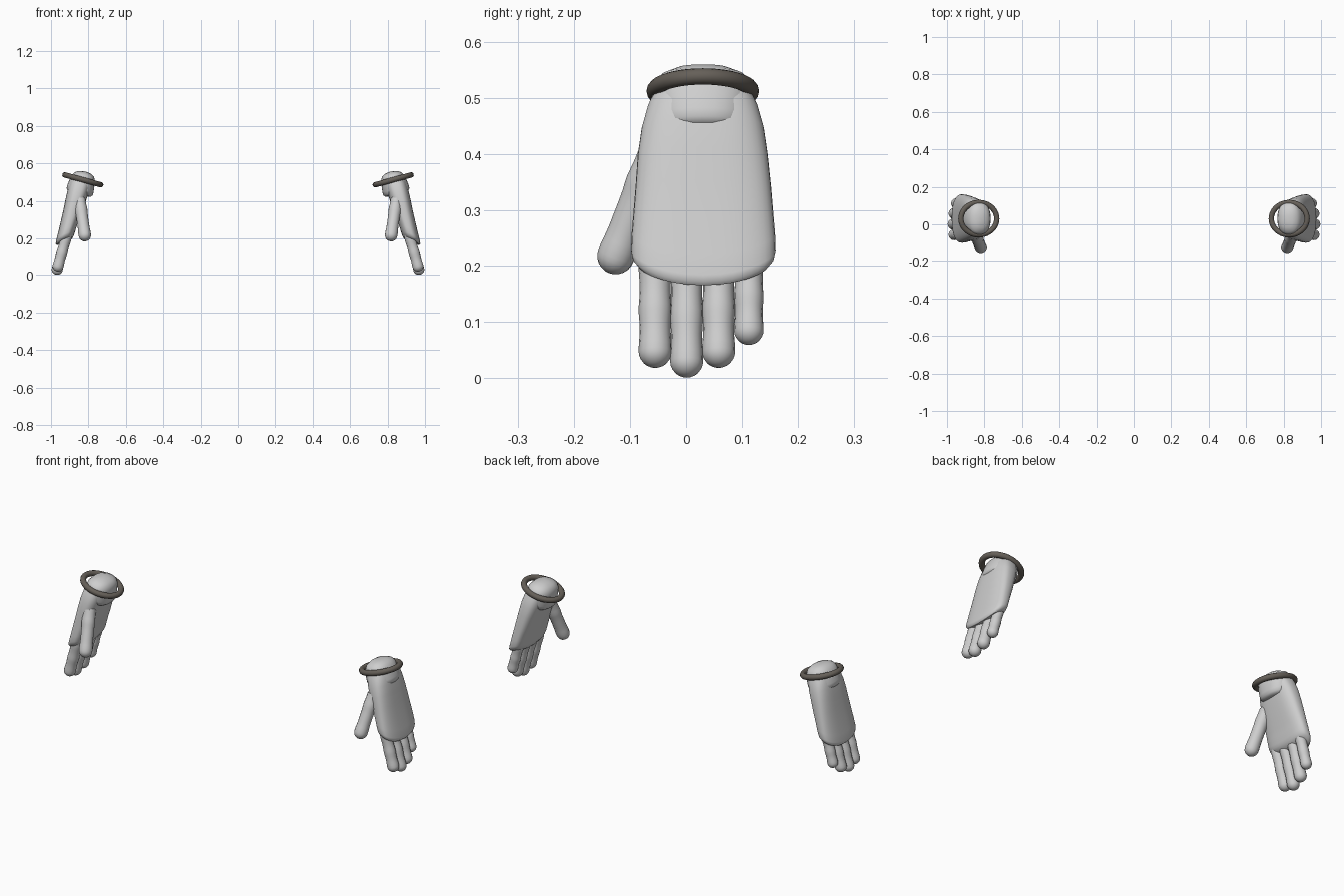
import bpy, bmesh, math
from mathutils import Matrix, Vector

if "Cube" in bpy.data.objects:
    bpy.data.objects.remove(bpy.data.objects["Cube"])


def material(name, rgb):
    m = bpy.data.materials.new(name)
    m.diffuse_color = (*rgb, 1)
    m.use_nodes = True
    m.node_tree.nodes["Principled BSDF"].inputs["Base Color"].default_value = m.diffuse_color
    return m


fabric = material("light grey fabric", (0.62, 0.62, 0.62))
trim = material("dark brown grey trim", (0.13, 0.115, 0.098))

# Hand frame: origin at the wrist ring, local -z runs down to the fingertips
HAND = Matrix.Translation((0.83, 0.03, 0.512)) @ Matrix.Rotation(math.radians(-15.3), 4, 'Y')


def finish(name, bm, matrix, mat):
    """Place a part in the right hand and mirror it to the left one."""
    bmesh.ops.recalc_face_normals(bm, faces=bm.faces)
    bm.transform(matrix)
    me = bpy.data.meshes.new(name)
    bm.to_mesh(me)
    bm.free()
    me.materials.append(mat)
    ob = bpy.data.objects.new(name, me)
    bpy.context.collection.objects.link(ob)
    ob.modifiers.new("other_hand", 'MIRROR').use_mirror_merge = False
    bpy.ops.object.select_all(action='DESELECT')
    ob.select_set(True)
    bpy.context.view_layer.objects.active = ob
    bpy.ops.object.shade_smooth_by_angle(angle=math.radians(50))
    return ob


def loft(sections, n=24, power=2.0, bend=None):
    """Rings of (depth, centre x, centre y, half x, half y), capped at both ends."""
    bm = bmesh.new()
    rings = []
    for t, cx, cy, rx, ry in sections:
        ring = []
        for i in range(n):
            a = 2 * math.pi * i / n
            c, s = math.cos(a), math.sin(a)
            x = rx * math.copysign(abs(c) ** (2 / power), c)
            y = ry * math.copysign(abs(s) ** (2 / power), s)
            d = t + (bend(t, x, y) if bend else 0)
            ring.append(bm.verts.new((cx + x, cy + y, -d)))
        rings.append(ring)
    for a, b in zip(rings, rings[1:]):
        for i in range(n):
            j = (i + 1) % n
            bm.faces.new((a[i], a[j], b[j], b[i]))
    bm.faces.new(rings[0])
    bm.faces.new(rings[-1])
    return bm


def digit(length, r, knuckles, ry=1.0):
    """Tapered finger with slight swellings at the joints and a round tip."""
    secs = []
    steps = 14
    straight = length - r
    for i in range(steps + 1):
        f = i / steps
        swell = sum(math.exp(-((f - k) / 0.1) ** 2) for k in knuckles)
        q = r * (0.95 + 0.07 * swell)
        secs.append((straight * f, 0, 0, q, q * ry))
    end = secs[-1][3]
    for i in range(1, 7):
        a = math.radians(14.5 * i)
        q = end * math.cos(a)
        secs.append((straight + r * math.sin(a), 0, 0, q, q * ry))
    return loft(secs, 16)


# Palm: flared body with a slanted, curved lower rim
def rim(t, x, y):
    k = min(1, max(0, (t - 0.2) / 0.1))
    return k * (0.7 * x - 0.026 * (y / 0.127) ** 2)


palm = [(0.008, 0.005, 0.000, 0.052, 0.088),
        (0.03, 0.007, 0.000, 0.056, 0.098),
        (0.07, 0.008, 0.000, 0.056, 0.109),
        (0.12, 0.009, 0.000, 0.053, 0.116),
        (0.18, 0.009, 0.001, 0.049, 0.121),
        (0.24, 0.010, 0.001, 0.045, 0.125),
        (0.29, 0.010, 0.001, 0.043, 0.128),
        (0.325, 0.010, 0.001, 0.042, 0.129),
        (0.338, 0.010, 0.001, 0.040, 0.126),
        (0.348, 0.009, 0.001, 0.033, 0.115),
        (0.350, 0.009, 0.001, 0.015, 0.060)]
finish("palm", loft(palm, 40, 2.7, rim), HAND, fabric)

# Wrist plug: domed top and a rounded lower lip showing through the palm
wrist = [(-0.046, -0.005, 0, 0.012, 0.018),
         (-0.041, -0.004, 0, 0.034, 0.048),
         (-0.029, -0.002, 0, 0.053, 0.074),
         (-0.01, 0, 0, 0.063, 0.086),
         (0.02, 0, 0, 0.069, 0.088),
         (0.05, 0, 0, 0.073, 0.086),
         (0.066, 0, 0, 0.072, 0.082),
         (0.076, 0, 0, 0.064, 0.074),
         (0.081, 0, 0, 0.045, 0.055)]
finish("wrist", loft(wrist, 32, 2.3), HAND, fabric)

# Cuff ring: slightly oval torus
bm = bmesh.new()
N, M = 40, 14
grid = [[bm.verts.new(((0.099 + 0.0145 * math.cos(b)) * math.cos(a),
                       (0.086 + 0.0145 * math.cos(b)) * math.sin(a),
                       0.0145 * math.sin(b)))
         for b in (2 * math.pi * j / M for j in range(M))]
        for a in (2 * math.pi * i / N for i in range(N))]
for i in range(N):
    for j in range(M):
        bm.faces.new((grid[i][j], grid[(i + 1) % N][j],
                      grid[(i + 1) % N][(j + 1) % M], grid[i][(j + 1) % M]))
finish("cuff_ring", bm, HAND, trim)

# Fingers: (name, local y, tip depth, radius)
for name, y, tip, r in (("index_finger", -0.085, 0.512, 0.029),
                        ("middle_finger", -0.029, 0.530, 0.029),
                        ("ring_finger", 0.028, 0.512, 0.029),
                        ("little_finger", 0.082, 0.470, 0.026)):
    start = 0.29
    finish(name, digit(tip - start, r, (0.2, 0.6, 0.98)),
           HAND @ Matrix.Translation((0.005, y, -start)), fabric)

# Thumb: leans forward and inward, with a rounded base
top, end = Vector((0.847, -0.052, 0.405)), Vector((0.815, -0.137, 0.187))
turn = (top - end).to_track_quat('Z', 'Y').to_matrix().to_4x4()
finish("thumb", digit((top - end).length, 0.033, (0.3, 0.95)),
       Matrix.Translation(top) @ turn, fabric)

bm = bmesh.new()
bmesh.ops.create_uvsphere(bm, u_segments=20, v_segments=12, radius=1)
finish("thumb_base", bm,
       Matrix.Translation((0.85, -0.05, 0.4)) @ turn @ Matrix.Diagonal((0.034, 0.034, 0.045, 1)),
       fabric)
